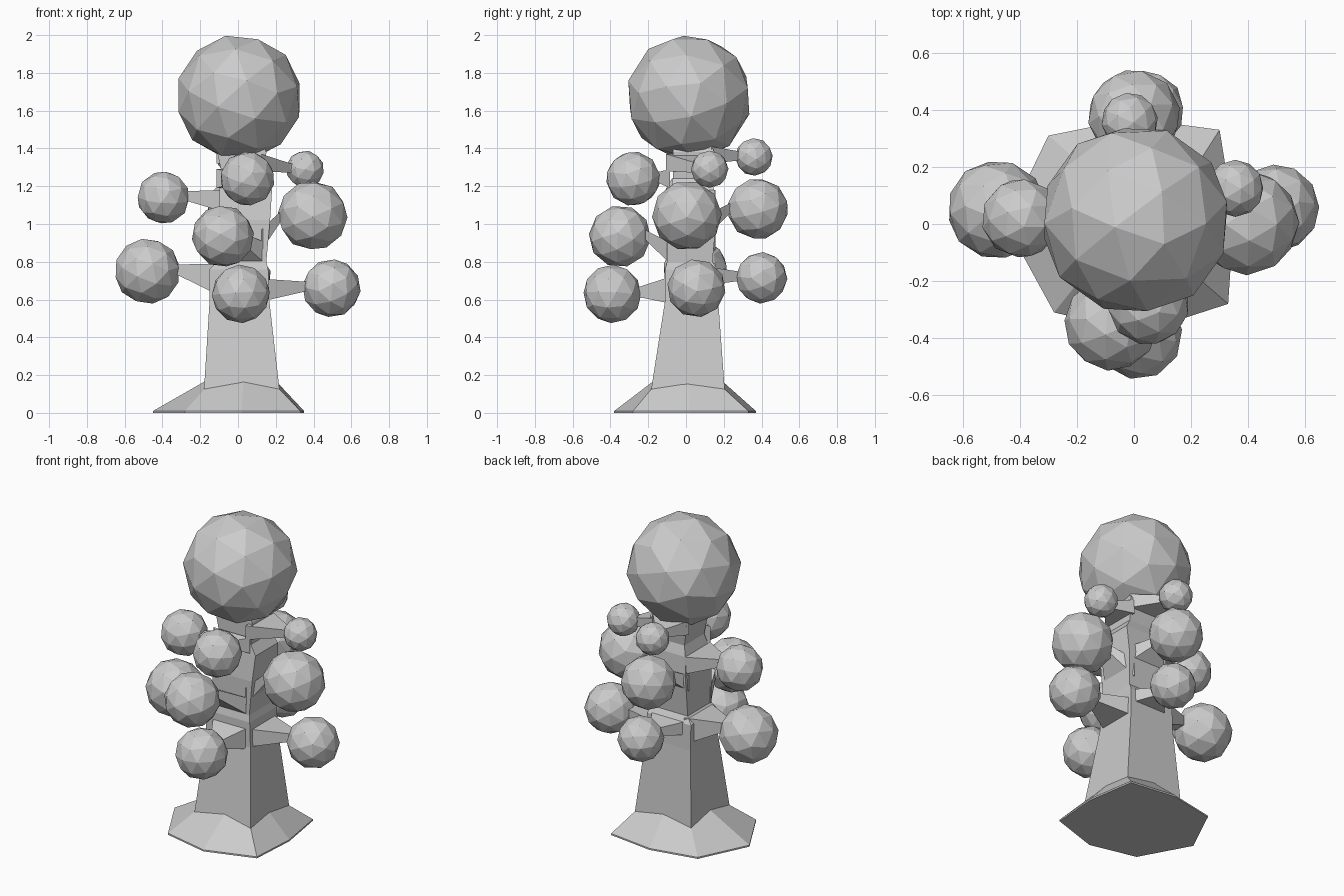
import bpy, bmesh
from math import pi, cos, sin
from mathutils import Vector, Euler

cube = bpy.data.objects.get("Cube")
if cube:
    bpy.data.objects.remove(cube, do_unlink=True)

grey = bpy.data.materials.new("plain_grey")
grey.use_nodes = True
COLOUR = (0.6, 0.6, 0.6, 1)
grey.diffuse_color = COLOUR
grey.node_tree.nodes["Principled BSDF"].inputs["Base Color"].default_value = COLOUR


def finish(name, bm):
    bmesh.ops.recalc_face_normals(bm, faces=bm.faces[:])
    mesh = bpy.data.meshes.new(name)
    bm.to_mesh(mesh)
    bm.free()
    mesh.materials.append(grey)
    obj = bpy.data.objects.new(name, mesh)
    bpy.context.collection.objects.link(obj)
    return obj


def loft(name, rings):
    """Skin a list of equal-sized point rings and cap both ends."""
    bm = bmesh.new()
    rows = [[bm.verts.new(p) for p in ring] for ring in rings]
    n = len(rows[0])
    for low, high in zip(rows, rows[1:]):
        for i in range(n):
            j = (i + 1) % n
            bm.faces.new((low[i], low[j], high[j], high[i]))
    bm.faces.new(rows[0][::-1])
    bm.faces.new(rows[-1])
    return finish(name, bm)


def rect(x0, x1, y0, y1, z):
    return [(x0, y0, z), (x1, y0, z), (x1, y1, z), (x0, y1, z)]


def ball(name, centre, radius, turn):
    bm = bmesh.new()
    bmesh.ops.create_icosphere(bm, subdivisions=2, radius=radius)
    bmesh.ops.rotate(bm, verts=bm.verts, matrix=Euler((turn, turn * 0.6, turn)).to_matrix())
    bmesh.ops.translate(bm, verts=bm.verts, vec=centre)
    return finish(name, bm)


# Trunk: square and tapering, with small steps above the branch tiers
loft("trunk", [
    rect(-0.18, 0.22, -0.185, 0.205, 0.12),
    rect(-0.15, 0.165, -0.11, 0.17, 0.6),
    rect(-0.15, 0.16, -0.11, 0.165, 0.76),
    rect(-0.11, 0.15, -0.10, 0.14, 0.80),
    rect(-0.11, 0.17, -0.10, 0.16, 1.02),
    rect(-0.10, 0.18, -0.08, 0.15, 1.18),
    rect(-0.08, 0.14, -0.07, 0.13, 1.24),
    rect(-0.11, 0.15, -0.07, 0.15, 1.38),
    rect(-0.08, 0.10, -0.06, 0.10, 1.5),
])

# Root flare: eight points on the ground, creased up to the trunk
foot = [(-0.28, -0.31), (0.02, -0.38), (0.33, -0.28), (0.35, 0.02),
        (0.30, 0.33), (0.0, 0.37), (-0.30, 0.31), (-0.45, 0.0)]
collar = [(-0.18, -0.185), (0.03, -0.17), (0.22, -0.185), (0.20, 0.01),
          (0.22, 0.205), (0.02, 0.19), (-0.18, 0.205), (-0.17, 0.01)]
loft("root_flare", [
    [(x, y, 0) for x, y in foot],
    [(x, y, 0.01) for x, y in foot],
    [(x, y, 0.17 if i % 2 else 0.125) for i, (x, y) in enumerate(collar)],
])

# Crown
ball("crown_ball", (0.005, 0.015, 1.67), 0.335, 0.35)


# Branches: wide at the trunk, narrow where they enter their ball
def branch(name, centre, radius, low, high, width=0.13):
    c = Vector(centre)
    axis = Vector((1, 0, 0)) if abs(c.x) > abs(c.y) else Vector((0, 1, 0))
    axis *= 1 if c.dot(axis) > 0 else -1
    side = Vector((-axis.y, axis.x, 0))
    core = Vector((0.015, 0.025, 0))
    root = core + axis * 0.11
    reach = c - root
    reach.z = 0
    tip = c - reach.normalized() * radius * 0.85
    tip.z = c.z + radius * 0.06

    def section(p, half, z0, z1):
        return [p + side * s * half + Vector((0, 0, z - p.z))
                for s, z in ((-1, z0), (1, z0), (1, z1), (-1, z1))]

    loft(name + "_branch", [
        section(root, width, low, high),
        section(tip, 0.03, tip.z - 0.025, tip.z + 0.025),
        section(c, 0.015, c.z - 0.015, c.z + 0.015),
    ])


# name, ball centre, ball radius, branch root bottom and top
limbs = [
    ("lower_right", (-0.48, 0.05, 0.75), 0.175, 0.62, 0.79),
    ("upper_right", (-0.395, 0.02, 1.14), 0.14, 1.07, 1.18),
    ("lower_left", (0.495, 0.055, 0.66), 0.155, 0.59, 0.71),
    ("middle_left", (0.395, 0.005, 1.045), 0.185, 0.86, 0.97),
    ("upper_left", (0.355, 0.125, 1.29), 0.10, 1.28, 1.37),
    ("lower_front", (0.015, -0.39, 0.63), 0.155, 0.58, 0.72),
    ("middle_front", (-0.08, -0.35, 0.935), 0.165, 0.79, 0.90),
    ("upper_front", (0.05, -0.28, 1.24), 0.145, 1.19, 1.29),
    ("lower_back", (0.04, 0.40, 0.715), 0.137, 0.68, 0.77),
    ("middle_back", (0.0, 0.38, 1.08), 0.163, 0.96, 1.06),
    ("upper_back", (-0.015, 0.36, 1.355), 0.10, 1.32, 1.41),
]
for i, (name, centre, radius, low, high) in enumerate(limbs):
    ball(name + "_ball", centre, radius, 0.4 + i * 0.7)
    branch(name, centre, radius, low, high)
